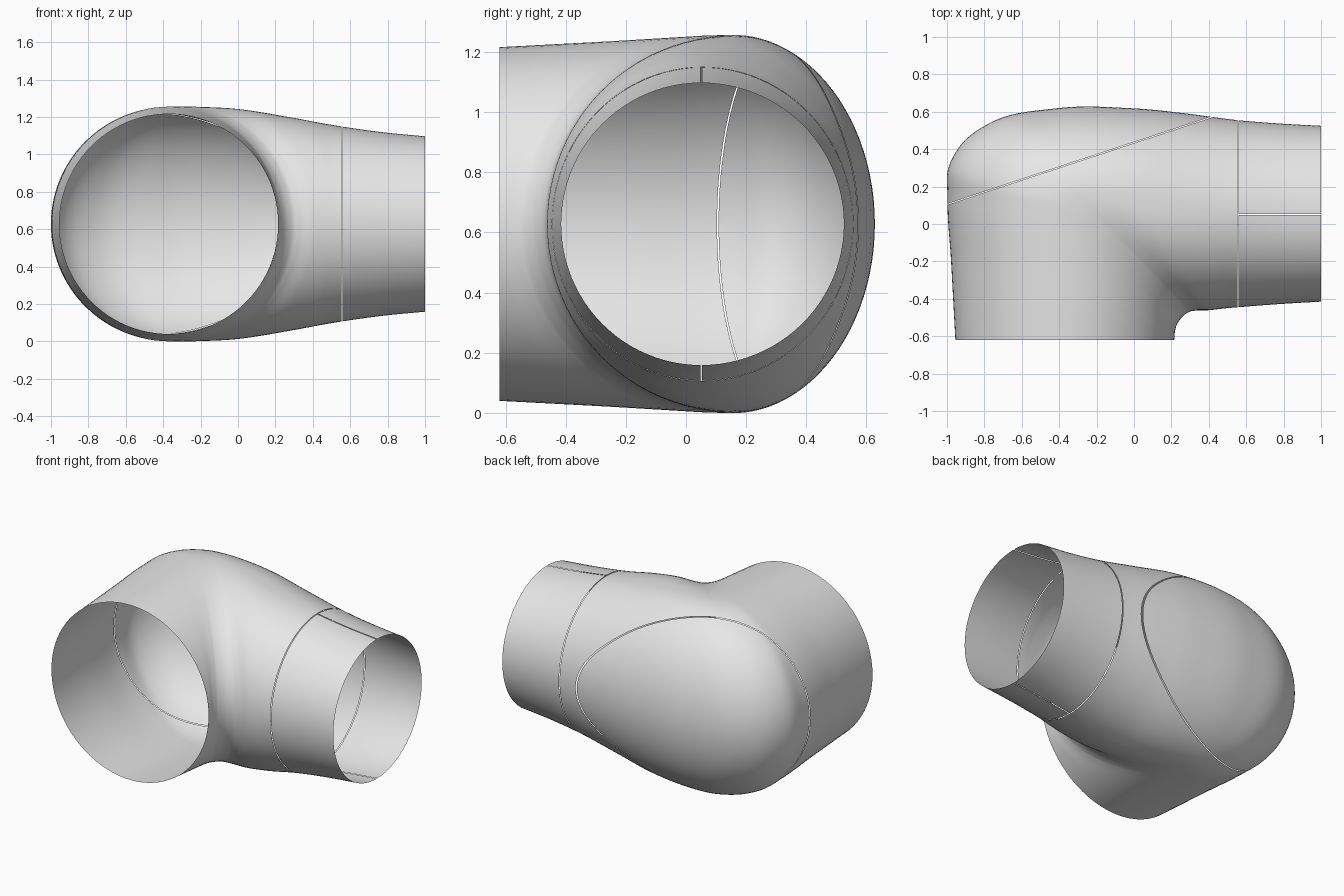
import bpy, bmesh, math
from mathutils import Vector

if "Cube" in bpy.data.objects:
    bpy.data.objects.remove(bpy.data.objects["Cube"], do_unlink=True)

grey = bpy.data.materials.new("light_grey")
grey.use_nodes = True
grey.diffuse_color = (0.8, 0.8, 0.8, 1)
grey.node_tree.nodes["Principled BSDF"].inputs["Base Color"].default_value = (0.8, 0.8, 0.8, 1)

MID = 0.628      # height of the tube axis
SIDES = 96       # points around a section
STEPS = 8        # sections between keys
GAP = 0.0025     # half width of the panel seams

# Key sections: inner point, ridge point, outer point (plan x, y), half height
KEYS = [
    (.215, -.62, -.37, -.62, -.955, -.62, .588),
    (.217, -.60, -.37, -.28, -.978, -.2, .606),
    (.222, -.56, -.37, .04, -.998, .16, .624),
    (.228, -.54, -.365, .09, -.995, .29, .627),
    (.25, -.505, -.345, .125, -.92, .43, .628),
    (.285, -.475, -.31, .15, -.74, .555, .628),
    (.33, -.463, -.26, .16, -.42, .618, .628),
    (.40, -.461, 0, .13, 0, .618, .613),
    (.47, -.453, .27, .08, .27, .592, .571),
    (.555, -.445, .555, .055, .555, .555, .521),
    (.78, -.428, .78, .05, .78, .537, .49),
    (1, -.415, 1, .05, 1, .525, .469),
]


def smooth_sections(keys):
    """Hermite interpolation of the keys, spaced by outer path length."""
    t = [0]
    for a, b in zip(keys, keys[1:]):
        t.append(t[-1] + math.dist(a[2:6], b[2:6]))
    slopes = [[(q - p) / (t[i + 1] - t[i]) for p, q in zip(keys[i], keys[i + 1])]
              for i in range(len(keys) - 1)]
    tangents = [slopes[0]]
    for i in range(1, len(keys) - 1):
        w0, w1 = t[i] - t[i - 1], t[i + 1] - t[i]
        tangents.append([(w1 * a + w0 * b) / (w0 + w1)
                         for a, b in zip(slopes[i - 1], slopes[i])])
    tangents.append(slopes[-1])
    out = []
    for i in range(len(keys) - 1):
        d = t[i + 1] - t[i]
        for k in range(STEPS):
            s = k / STEPS
            h = s * s * (3 - 2 * s)
            g0, g1 = s * (1 - s) ** 2 * d, s * s * (s - 1) * d
            out.append([p * (1 - h) + q * h + g0 * m + g1 * n for p, q, m, n in
                        zip(keys[i], keys[i + 1], tangents[i], tangents[i + 1])])
    out.append(list(keys[-1]))
    return out


def bent_tube():
    """Open shell whose sections are two half ellipses meeting at the ridge."""
    bm = bmesh.new()
    rings = []
    for ix, iy, px, py, ox, oy, h in smooth_sections(KEYS):
        ring = []
        for k in range(SIDES):
            a = 2 * math.pi * k / SIDES
            c = math.cos(a)
            ex, ey = (ix, iy) if c > 0 else (ox, oy)
            ring.append(bm.verts.new((px + (ex - px) * abs(c), py + (ey - py) * abs(c),
                                      MID + h * math.sin(a))))
        rings.append(ring)
    for r, s in zip(rings, rings[1:]):
        for k in range(SIDES):
            n = (k + 1) % SIDES
            bm.faces.new((r[k], r[n], s[n], s[k]))
    bmesh.ops.recalc_face_normals(bm, faces=bm.faces)
    # The corner dome must face outwards
    dome = max(bm.faces, key=lambda f: f.calc_center_median().y)
    if dome.normal.y < 0:
        bmesh.ops.reverse_faces(bm, faces=bm.faces)
    return bm


def panel(name, cuts):
    """Keep the part of the tube on the positive side of each cutting plane."""
    bm = bent_tube()
    for point, normal in cuts:
        n = Vector(normal).normalized()
        bmesh.ops.bisect_plane(bm, geom=bm.verts[:] + bm.edges[:] + bm.faces[:], dist=1e-5,
                               plane_co=Vector(point) + n * GAP, plane_no=n, clear_inner=True)
    me = bpy.data.meshes.new(name)
    bm.to_mesh(me)
    bm.free()
    me.materials.append(grey)
    for p in me.polygons:
        p.use_smooth = True
    ob = bpy.data.objects.new(name, me)
    bpy.context.collection.objects.link(ob)
    return ob


def flip(cut):
    return cut[0], tuple(-v for v in cut[1])


cuff_seam = ((.555, 0, 0), (1, 0, 0))
split_seam = ((0, .05, 0), (0, 1, 0))
corner_seam = ((-1, .105, 0), (-.33, 1, 0))

# Main bent sleeve, rounded corner patch, and the two halves of the cuff
panel("main_sleeve", [flip(cuff_seam), flip(corner_seam)])
panel("corner_patch", [flip(cuff_seam), corner_seam])
panel("cuff_back_half", [cuff_seam, split_seam])
panel("cuff_front_half", [cuff_seam, flip(split_seam)])
